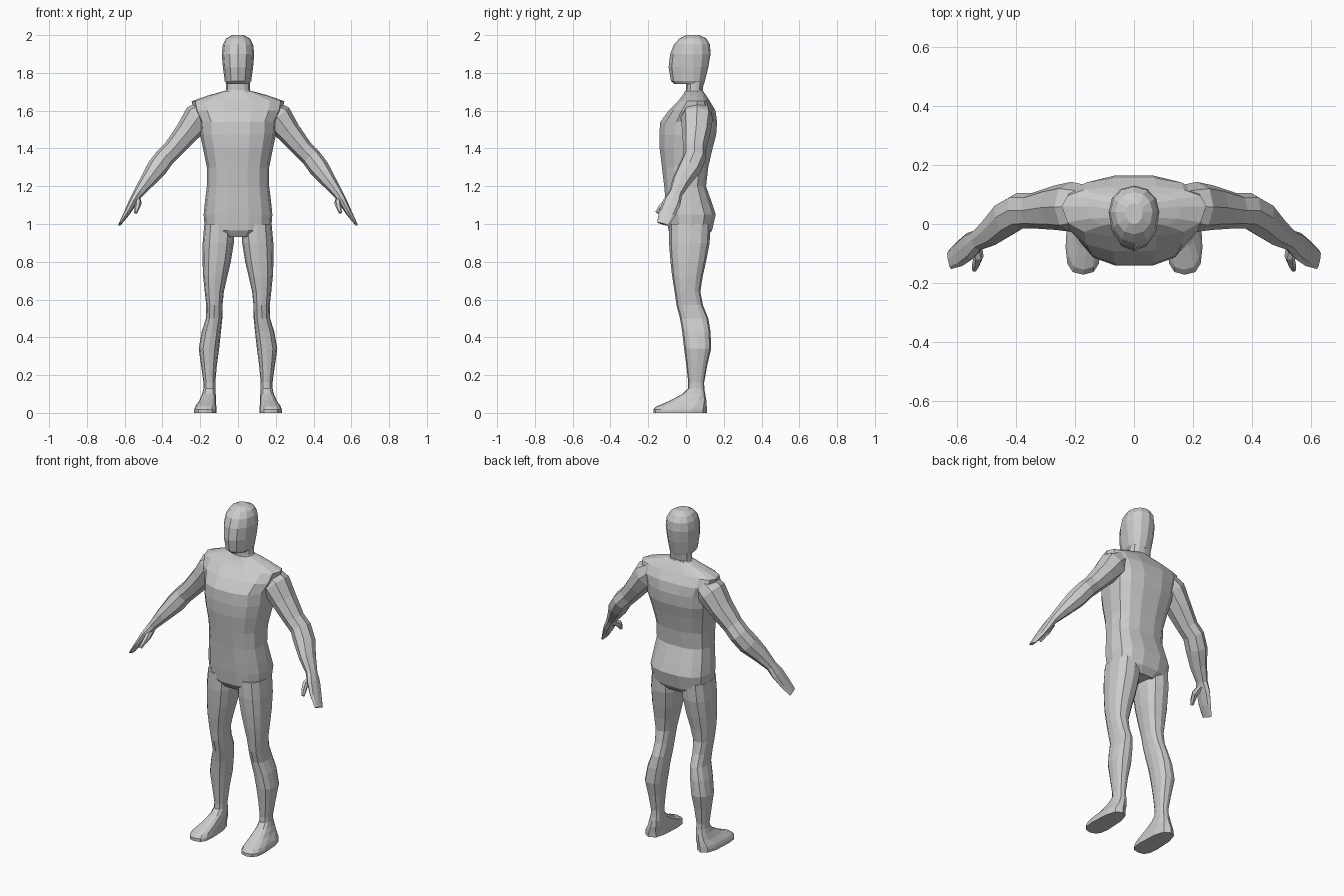
import bpy, bmesh, math
from mathutils import Vector

skin = bpy.data.materials.new("plain grey")
skin.diffuse_color = (0.6, 0.6, 0.6, 1)


def sgn_pow(v, p):
    return math.copysign(abs(v) ** p, v)


def flat_ring(z, x0, x1, cy, yf, yb, p, n=12):
    """Horizontal rounded section: x range, widest line cy, front and back limits."""
    pts = []
    for k in range(n):
        a = 2 * math.pi * k / n
        c, s = sgn_pow(math.cos(a), p), sgn_pow(math.sin(a), p)
        pts.append(Vector(((x0 + x1) / 2 + (x1 - x0) / 2 * c,
                           cy + s * ((yb - cy) if s > 0 else (cy - yf)), z)))
    return pts


def tube_rings(path, n=8, p=0.9):
    """Sections square to a path of (x, y, z, thickness, breadth)."""
    c = [Vector(q[:3]) for q in path]
    rings = []
    for i, q in enumerate(path):
        t = (c[min(i + 1, len(c) - 1)] - c[max(i - 1, 0)]).normalized()
        u = Vector((0, 1, 0)).cross(t).normalized()
        v = t.cross(u)
        rings.append([c[i] + u * q[3] * sgn_pow(math.cos(2 * math.pi * k / n), p)
                      + v * q[4] * sgn_pow(math.sin(2 * math.pi * k / n), p)
                      for k in range(n)])
    return rings


def loft(name, rings, cap_start=True, cap_end=True, mirror=False):
    bm = bmesh.new()
    vs = [[bm.verts.new(p) for p in r] for r in rings]
    n = len(vs[0])
    for a, b in zip(vs, vs[1:]):
        for k in range(n):
            bm.faces.new((a[k], a[(k + 1) % n], b[(k + 1) % n], b[k]))
    if cap_start:
        bm.faces.new(vs[0][::-1])
    if cap_end:
        bm.faces.new(vs[-1])
    bmesh.ops.recalc_face_normals(bm, faces=bm.faces)
    me = bpy.data.meshes.new(name)
    bm.to_mesh(me)
    bm.free()
    me.materials.append(skin)
    ob = bpy.data.objects.new(name, me)
    bpy.context.collection.objects.link(ob)
    if mirror:
        ob.modifiers.new("mirror", 'MIRROR').use_mirror_merge = False
    return ob


# Torso: z, half width, widest y, front y, back y
torso = [(0.93, 0.11, 0.03, -0.07, 0.11), (0.965, 0.175, 0.03, -0.095, 0.14),
         (1.05, 0.182, 0.03, -0.105, 0.16), (1.11, 0.176, 0.02, -0.11, 0.14),
         (1.2, 0.165, 0.01, -0.118, 0.108), (1.3, 0.165, 0.01, -0.13, 0.12),
         (1.4, 0.185, 0.02, -0.143, 0.143), (1.47, 0.2, 0.035, -0.145, 0.162),
         (1.54, 0.205, 0.045, -0.14, 0.167), (1.6, 0.235, 0.055, -0.095, 0.158),
         (1.65, 0.245, 0.06, -0.045, 0.128), (1.68, 0.16, 0.06, -0.02, 0.108),
         (1.705, 0.07, 0.05, -0.005, 0.09)]
loft("torso", [flat_ring(z, -w, w, cy, f, b, 0.78, 14) for z, w, cy, f, b in torso])

# Neck
neck = [(1.68, 0.085, -0.01, 0.105), (1.71, 0.064, 0.0, 0.088), (1.77, 0.064, 0.0, 0.1)]
loft("neck", [flat_ring(z, -w, w, 0.05, f, b, 0.9) for z, w, f, b in neck], False, False)

# Head: wedge-shaped face, rounded crown
head = [(1.742, 0.06, -0.062, 0.095), (1.757, 0.07, -0.08, 0.1), (1.83, 0.08, -0.092, 0.118),
        (1.9, 0.086, -0.084, 0.13), (1.95, 0.08, -0.064, 0.127), (1.982, 0.063, -0.035, 0.108),
        (2.0, 0.03, 0.0, 0.07)]
loft("head", [flat_ring(z, -w, w, 0.04, f, b, 0.95) for z, w, f, b in head])

# Legs: z, inner x, outer x, front y, back y
leg = [(1.0, 0.02, 0.178, -0.09, 0.13), (0.9, 0.022, 0.187, -0.09, 0.125),
       (0.8, 0.038, 0.188, -0.082, 0.106), (0.72, 0.057, 0.184, -0.073, 0.088),
       (0.64, 0.075, 0.176, -0.06, 0.076), (0.57, 0.082, 0.168, -0.05, 0.09),
       (0.5, 0.083, 0.17, -0.032, 0.118), (0.43, 0.09, 0.192, -0.02, 0.13),
       (0.34, 0.1, 0.208, -0.01, 0.133), (0.25, 0.112, 0.195, 0.002, 0.112),
       (0.16, 0.12, 0.183, 0.012, 0.096), (0.115, 0.12, 0.183, 0.01, 0.098)]
loft("leg", [flat_ring(z, a, b, (f + k) / 2, f, k, 0.82) for z, a, b, f, k in leg],
     True, False, True)

# Feet: z, inner x, outer x, widest y, front y, heel y
foot = [(0.13, 0.12, 0.183, 0.05, 0.012, 0.096), (0.1, 0.118, 0.19, 0.045, -0.02, 0.102),
        (0.065, 0.116, 0.205, 0.0, -0.085, 0.108), (0.035, 0.115, 0.226, -0.06, -0.155, 0.11),
        (0.018, 0.113, 0.232, -0.08, -0.172, 0.11), (0.0, 0.113, 0.232, -0.08, -0.172, 0.11)]
loft("foot", [flat_ring(z, a, b, c, f, k, 0.75) for z, a, b, c, f, k in foot],
     False, True, True)

# Arms running through elbow and wrist into a flat hand
arm = [(0.15, 0.06, 1.61, 0.06, 0.07), (0.212, 0.058, 1.562, 0.08, 0.085),
       (0.27, 0.055, 1.485, 0.064, 0.075), (0.345, 0.045, 1.395, 0.053, 0.06),
       (0.388, 0.045, 1.352, 0.053, 0.062), (0.43, 0.02, 1.295, 0.054, 0.062),
       (0.482, -0.025, 1.225, 0.04, 0.05), (0.53, -0.055, 1.16, 0.026, 0.036),
       (0.557, -0.075, 1.115, 0.022, 0.048), (0.59, -0.1, 1.055, 0.016, 0.045),
       (0.625, -0.122, 1.0, 0.007, 0.032)]
loft("arm", tube_rings(arm), False, True, True)

# Thumbs
thumb = [(0.535, -0.06, 1.135, 0.018, 0.02), (0.527, -0.11, 1.11, 0.017, 0.02),
         (0.535, -0.135, 1.085, 0.014, 0.015), (0.542, -0.155, 1.06, 0.008, 0.009)]
loft("thumb", tube_rings(thumb, 6), False, True, True)
